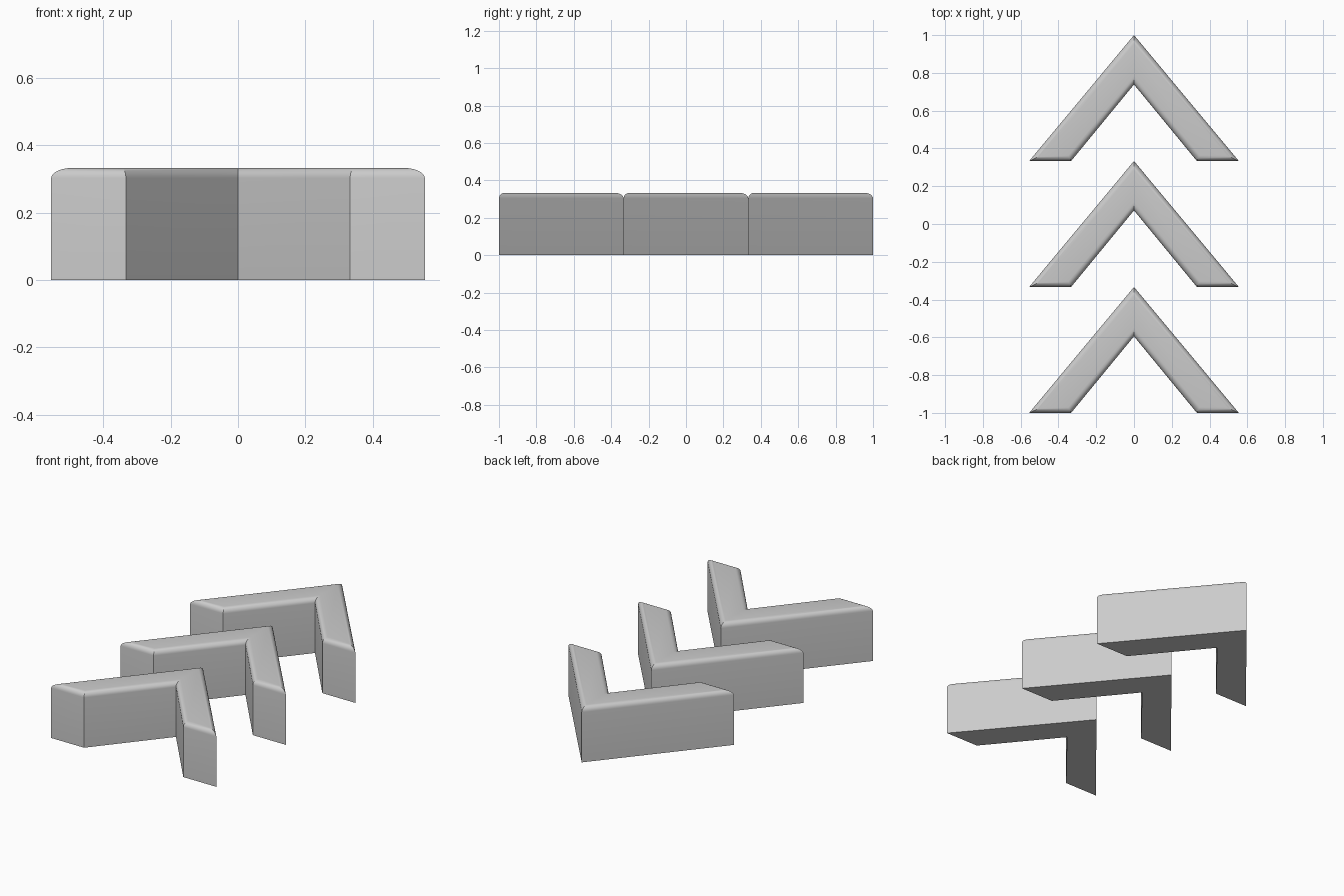
import bpy, bmesh, math
from mathutils import Vector

if "Cube" in bpy.data.objects:
    bpy.data.objects.remove(bpy.data.objects["Cube"])

DEPTH, HEIGHT, ROUND, STEPS = 2 / 3, 0.333, 0.03, 6

# Chevron outline, counter-clockwise, base on y = 0
OUTLINE = [Vector(p) for p in ((0.555, 0), (0, DEPTH), (-0.555, 0),
                               (-0.333, 0), (0, 0.405), (0.333, 0))]


def inset(points, d):
    """Mitred inward offset of a counter-clockwise outline."""
    result = []
    for i, p in enumerate(points):
        a = (p - points[i - 1]).normalized()
        b = (points[(i + 1) % len(points)] - p).normalized()
        na, nb = Vector((-a.y, a.x)), Vector((-b.y, b.x))
        result.append(p + (na + nb) * d / (1 + na.dot(nb)))
    return result


def chevron(name, y):
    bm = bmesh.new()
    # Straight wall followed by a quarter-round top edge
    profile = [(0, 0)]
    for k in range(STEPS + 1):
        t = math.pi / 2 * k / STEPS
        profile.append((ROUND * (1 - math.cos(t)),
                        HEIGHT - ROUND + ROUND * math.sin(t)))
    rings = [[bm.verts.new((p.x, p.y, z)) for p in inset(OUTLINE, d)]
             for d, z in profile]
    n = len(OUTLINE)
    for lo, hi in zip(rings, rings[1:]):
        for i in range(n):
            j = (i + 1) % n
            bm.faces.new((lo[i], lo[j], hi[j], hi[i]))
    # Flat bottom and top
    bm.faces.new(rings[0][::-1])
    bm.faces.new(rings[-1])
    bmesh.ops.recalc_face_normals(bm, faces=bm.faces)
    mesh = bpy.data.meshes.new(name)
    bm.to_mesh(mesh)
    bm.free()
    obj = bpy.data.objects.new(name, mesh)
    obj.location.y = y
    bpy.context.collection.objects.link(obj)
    bpy.ops.object.select_all(action='DESELECT')
    obj.select_set(True)
    bpy.context.view_layer.objects.active = obj
    bpy.ops.object.shade_smooth_by_angle(angle=math.radians(30))


# Three arrows in a row, all pointing to the back
for name, y in (("front_chevron", -1), ("middle_chevron", -1 + DEPTH),
                ("back_chevron", -1 + 2 * DEPTH)):
    chevron(name, y)
